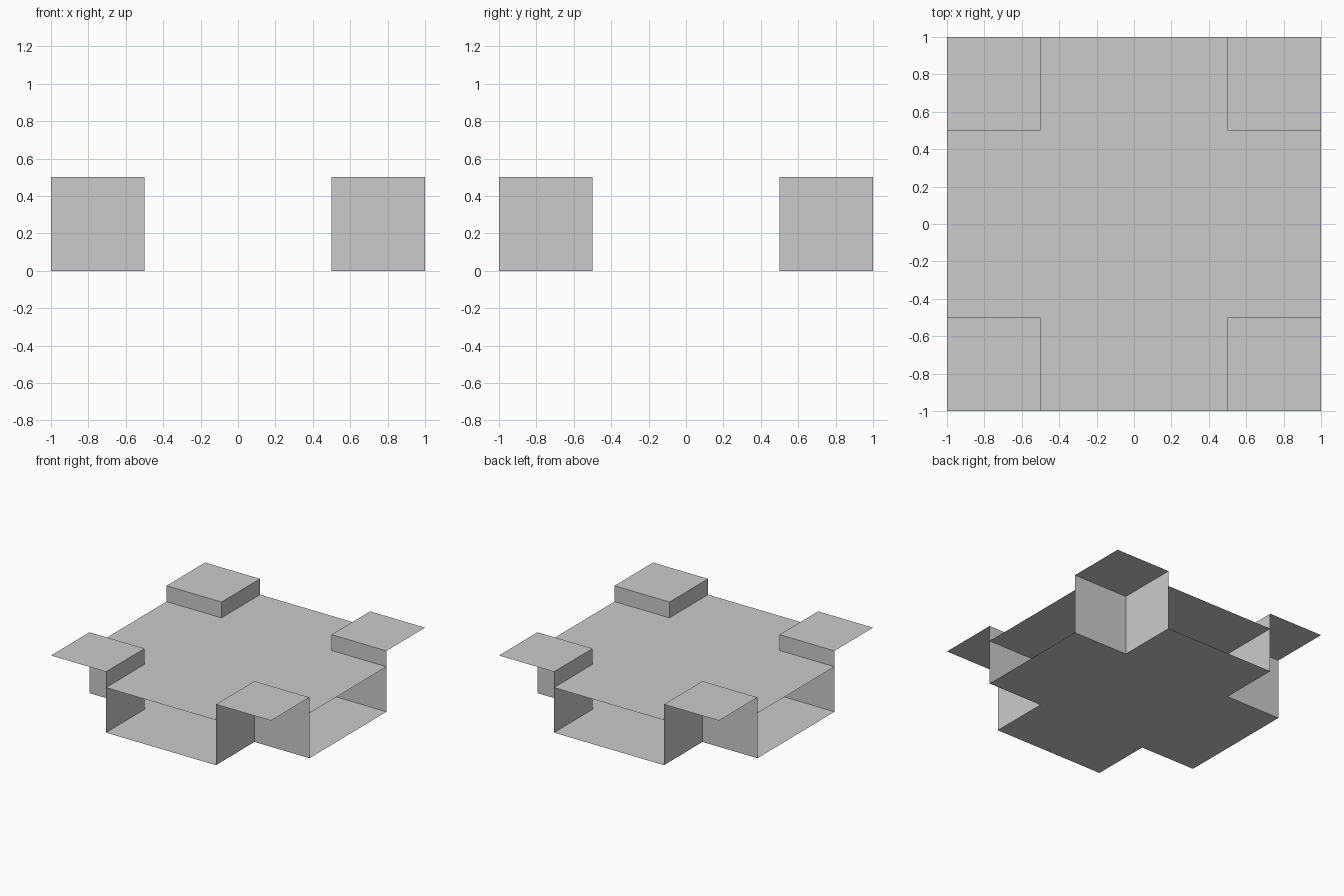
import bpy

if "Cube" in bpy.data.objects:
    bpy.data.objects.remove(bpy.data.objects["Cube"])

OUTER, INNER = 1.0, 0.5      # half width of the model, half width of the arms
TOP, SHELF = 0.5, 0.37       # heights of corner caps and of the upper cross


def make_object(name, verts, faces):
    mesh = bpy.data.meshes.new(name)
    mesh.from_pydata(verts, [], faces)
    obj = bpy.data.objects.new(name, mesh)
    bpy.context.collection.objects.link(obj)
    return obj


def cross_sheet(name, z):
    """Open plus-shaped sheet: a centre square with four arms."""
    steps = (-OUTER, -INNER, INNER, OUTER)
    verts = [(x, y, z) for y in steps for x in steps]
    corners = {(0, 0), (2, 0), (0, 2), (2, 2)}
    faces = [(4 * j + i, 4 * j + i + 1, 4 * j + i + 5, 4 * j + i + 4)
             for j in range(3) for i in range(3) if (i, j) not in corners]
    return make_object(name, verts, faces)


def corner_bracket(name, sx, sy):
    """Flat cap with two inner walls, open on the outside."""
    i, o = INNER, OUTER
    plan = [(i, i, TOP), (o, i, TOP), (o, o, TOP), (i, o, TOP),
            (i, i, 0), (o, i, 0), (i, o, 0)]
    faces = [(0, 1, 2, 3), (0, 4, 5, 1), (0, 3, 6, 4)]
    # walls face into the notch
    faces[1:] = [f[::-1] for f in faces[1:]]
    if sx * sy < 0:
        faces = [f[::-1] for f in faces]
    return make_object(name, [(sx * x, sy * y, z) for x, y, z in plan], faces)


# Floor and raised inner surface
cross_sheet("floor", 0.0)
cross_sheet("inner_surface", SHELF)

# Four corner brackets
for sy, depth in ((-1, "front"), (1, "back")):
    for sx, side in ((-1, "left"), (1, "right")):
        corner_bracket(f"{depth}_{side}_corner", sx, sy)
